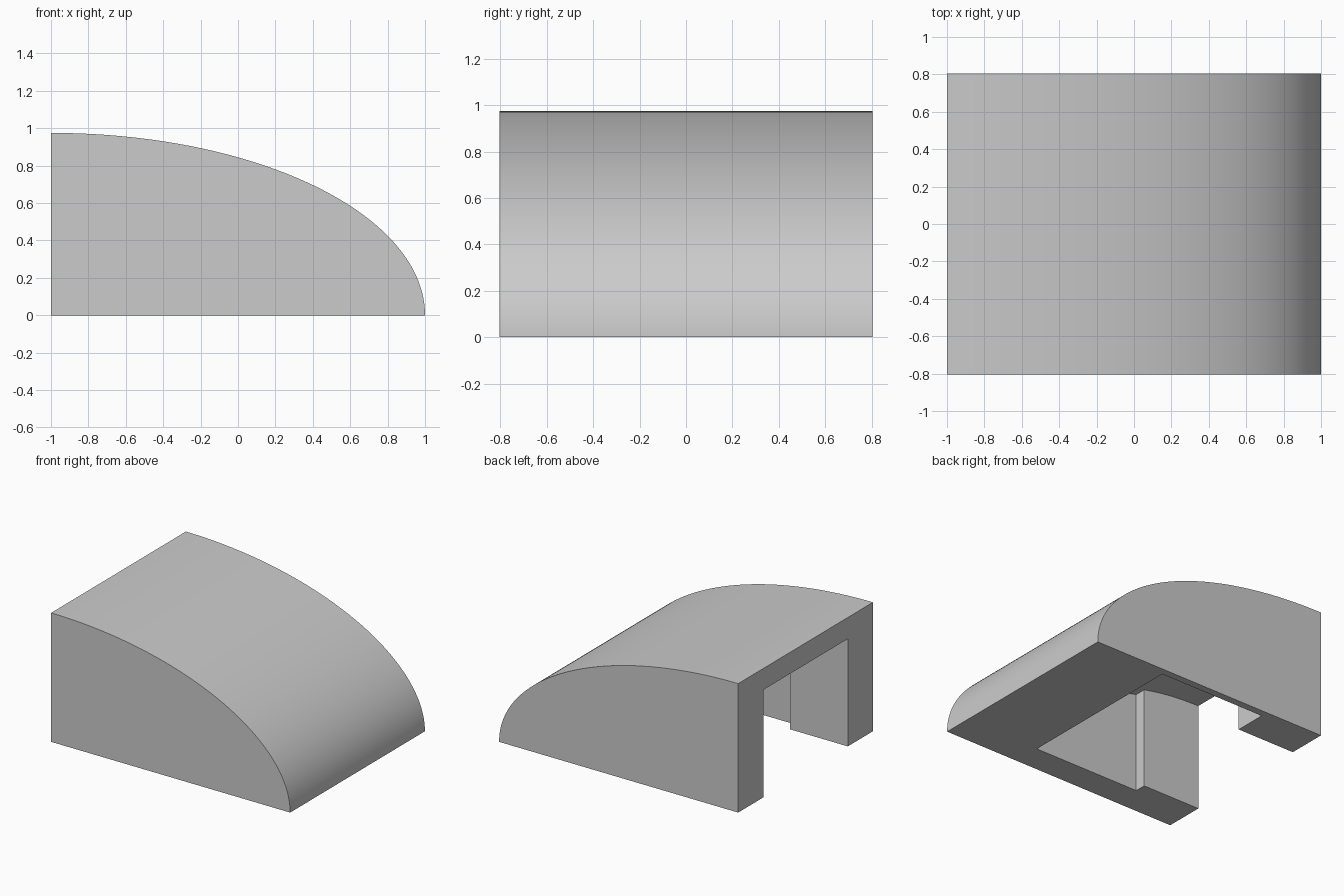
import bpy, bmesh, math

cube = bpy.data.objects.get("Cube")
if cube:
    bpy.data.objects.remove(cube, do_unlink=True)

BACK = -1.0          # x of the tall open end
HALF_WIDTH = 0.805
SEGMENTS = 64


def prism(name, points, offset):
    """Extrude a closed outline of 3D points along an offset."""
    bm = bmesh.new()
    face = bm.faces.new([bm.verts.new(p) for p in points])
    extruded = bmesh.ops.extrude_face_region(bm, geom=[face])["geom"]
    verts = [g for g in extruded if isinstance(g, bmesh.types.BMVert)]
    bmesh.ops.translate(bm, verts=verts, vec=offset)
    bmesh.ops.recalc_face_normals(bm, faces=bm.faces)
    mesh = bpy.data.meshes.new(name)
    bm.to_mesh(mesh)
    bm.free()
    obj = bpy.data.objects.new(name, mesh)
    bpy.context.collection.objects.link(obj)
    return obj


def quarter_ellipse(length, height):
    """Arc in x and z from the top of the open end down to the toe."""
    steps = [i / SEGMENTS * math.pi / 2 for i in range(SEGMENTS + 1)]
    return [(BACK + length * math.sin(t), height * math.cos(t)) for t in steps]


def boolean(target, cutter, operation):
    """Apply a boolean and discard the cutter."""
    bpy.context.view_layer.objects.active = target
    mod = target.modifiers.new("cut", 'BOOLEAN')
    mod.operation, mod.solver, mod.object = operation, 'EXACT', cutter
    bpy.ops.object.modifier_apply(modifier=mod.name)
    bpy.data.objects.remove(cutter, do_unlink=True)


# Outer shell: quarter-ellipse block
outline = quarter_ellipse(2, 0.975) + [(BACK, 0)]
shell = prism("curved_shell", [(x, -HALF_WIDTH, z) for x, z in outline],
              (0, 2 * HALF_WIDTH, 0))

# Cavity: curved ceiling limited to a doorway and a wider inner chamber
ceiling = ([(BACK - 0.1, -0.1), (BACK - 0.1, 0.813)]
           + quarter_ellipse(1.376, 0.813) + [(0.376, -0.1)])
cavity = prism("cavity", [(x, -1, z) for x, z in ceiling], (0, 2, 0))
door, step, end = 0.505, -0.515, 0.5
plan = [(BACK - 0.2, -door), (step, -door), (step, -0.59), (end, -0.59),
        (end, 0.75), (step, 0.75), (step, door), (BACK - 0.2, door)]
rooms = prism("rooms", [(x, y, -0.2) for x, y in plan], (0, 0, 1.2))
boolean(cavity, rooms, 'INTERSECT')
boolean(shell, cavity, 'DIFFERENCE')

# Single grey material
grey = bpy.data.materials.new("plain_grey")
grey.use_nodes = True
color = (0.6, 0.6, 0.6, 1)
grey.diffuse_color = color
grey.node_tree.nodes["Principled BSDF"].inputs["Base Color"].default_value = color
shell.data.materials.clear()
shell.data.materials.append(grey)

bpy.ops.object.select_all(action='DESELECT')
shell.select_set(True)
bpy.context.view_layer.objects.active = shell
bpy.ops.object.shade_smooth_by_angle(angle=math.radians(30))
